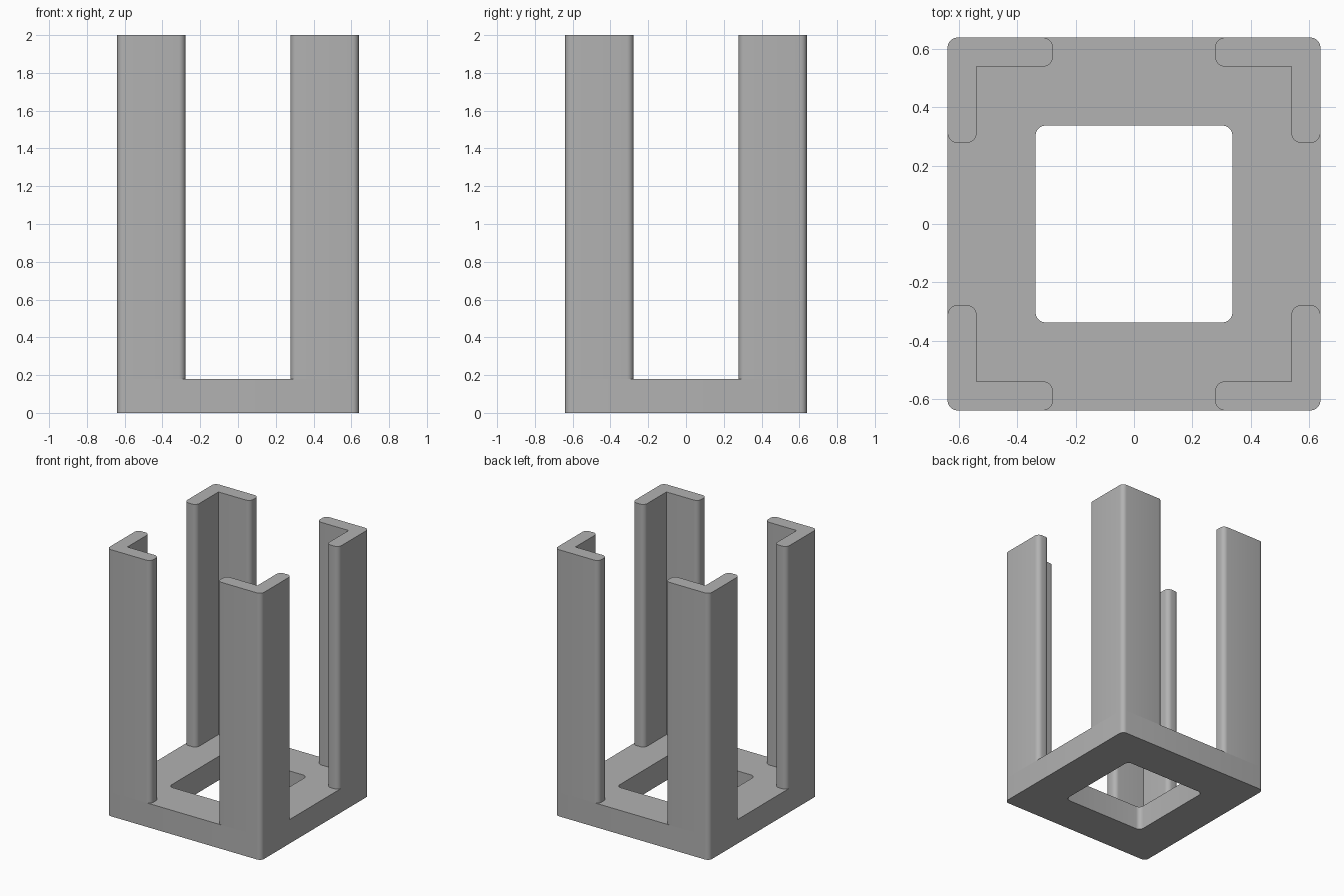
import bpy, bmesh, math
from mathutils import Vector

cube = bpy.data.objects.get("Cube")
if cube:
    bpy.data.objects.remove(cube, do_unlink=True)

HALF = 0.64      # half width of the base
HOLE = 0.338     # half width of the opening
TIP = 0.278      # where each post flange ends
WALL = 0.1       # flange thickness
BASE_H, TOP = 0.18, 2.0
R = 0.035        # corner rounding

grey = bpy.data.materials.new("plain grey")
grey.use_nodes = True
grey.diffuse_color = (0.445, 0.445, 0.445, 1)
grey.node_tree.nodes["Principled BSDF"].inputs["Base Color"].default_value = grey.diffuse_color


def rounded(corners, steps=6):
    """Outline from (x, y, radius) corners; right angles become arcs."""
    pts = []
    for i, (x, y, r) in enumerate(corners):
        p = Vector((x, y))
        a = (Vector(corners[i - 1][:2]) - p).normalized()
        b = (Vector(corners[(i + 1) % len(corners)][:2]) - p).normalized()
        if r == 0:
            pts.append(p)
            continue
        centre = p + (a + b) * r
        for k in range(steps + 1):
            t = k / steps * math.pi / 2
            pts.append(centre - b * r * math.cos(t) - a * r * math.sin(t))
    return pts


def ring(bm, pts, z):
    return [bm.verts.new((p.x, p.y, z)) for p in pts]


def bridge(bm, a, b):
    for i in range(len(a)):
        j = (i + 1) % len(a)
        bm.faces.new((a[i], a[j], b[j], b[i]))


def finish(bm, name):
    bmesh.ops.recalc_face_normals(bm, faces=bm.faces)
    mesh = bpy.data.meshes.new(name)
    bm.to_mesh(mesh)
    bm.free()
    mesh.materials.append(grey)
    obj = bpy.data.objects.new(name, mesh)
    bpy.context.collection.objects.link(obj)
    bpy.ops.object.select_all(action="DESELECT")
    obj.select_set(True)
    bpy.context.view_layer.objects.active = obj
    bpy.ops.object.shade_smooth_by_angle(angle=math.radians(30))


def square(h, r):
    return rounded([(-h, -h, r), (h, -h, r), (h, h, r), (-h, h, r)])


# Base plate with a rounded square opening
bm = bmesh.new()
loops = [ring(bm, square(h, R), z)
         for h, z in ((HALF, 0), (HALF, BASE_H), (HOLE, BASE_H), (HOLE, 0))]
for i in range(4):
    bridge(bm, loops[i], loops[(i + 1) % 4])
finish(bm, "base_plate")

# Four L-shaped corner posts, open underneath where they join the base
INNER = HALF - WALL
profile = rounded([(HALF, HALF, R), (TIP, HALF, R), (TIP, INNER, R),
                   (INNER, INNER, 0), (INNER, TIP, R), (HALF, TIP, R)])
for side, sx in (("left", 1), ("right", -1)):
    for end, sy in (("front", -1), ("back", 1)):
        pts = [Vector((p.x * sx, p.y * sy)) for p in profile]
        bm = bmesh.new()
        low, high = ring(bm, pts, BASE_H), ring(bm, pts, TOP)
        bridge(bm, low, high)
        bm.faces.new(high)
        finish(bm, f"{end}_{side}_post")
